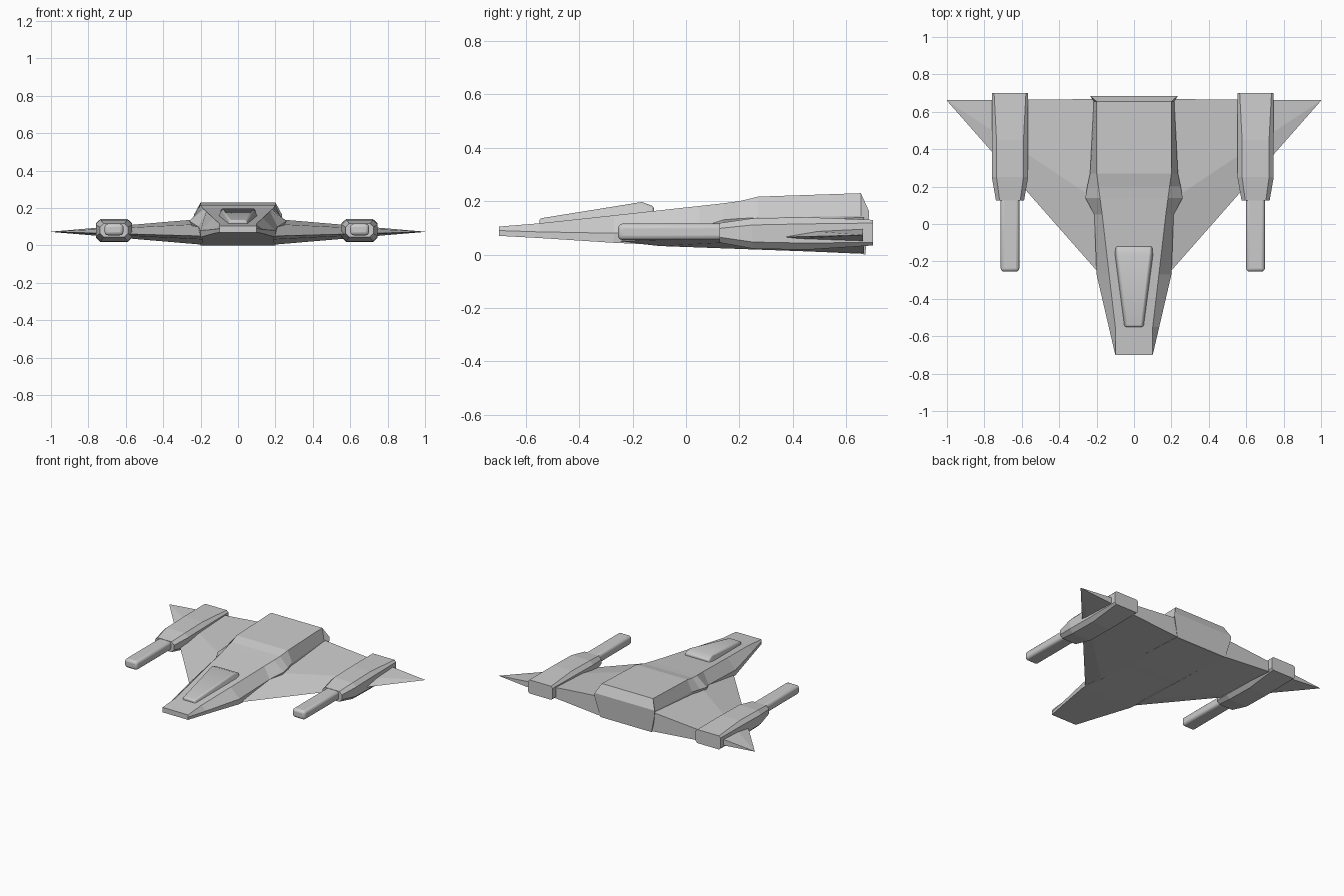
import bpy, bmesh

if "Cube" in bpy.data.objects:
    bpy.data.objects.remove(bpy.data.objects["Cube"])


def loft(name, rings):
    """Skin a closed, capped body through rings of equal point count."""
    bm = bmesh.new()
    loops = [[bm.verts.new(p) for p in ring] for ring in rings]
    n = len(loops[0])
    for a, b in zip(loops, loops[1:]):
        for i in range(n):
            j = (i + 1) % n
            bm.faces.new((a[i], a[j], b[j], b[i]))
    bm.faces.new(loops[0])
    bm.faces.new(loops[-1])
    bmesh.ops.recalc_face_normals(bm, faces=bm.faces)
    me = bpy.data.meshes.new(name)
    bm.to_mesh(me)
    bm.free()
    ob = bpy.data.objects.new(name, me)
    bpy.context.collection.objects.link(ob)
    return ob


def bevel(ob, width, segments):
    m = ob.modifiers.new("bevel", 'BEVEL')
    m.width, m.segments, m.limit_method = width, segments, 'ANGLE'
    bpy.ops.object.select_all(action='DESELECT')
    ob.select_set(True)
    bpy.context.view_layer.objects.active = ob
    bpy.ops.object.shade_smooth_by_angle()


def hull_ring(y, tw, tz, mw, mz, bw, bz, yb=None):
    """Six-sided section: top edge, chine, belly edge."""
    yb = y if yb is None else yb
    return [(tw, y, tz), (mw, y, mz), (bw, yb, bz),
            (-bw, yb, bz), (-mw, y, mz), (-tw, y, tz)]


def box_ring(y, w, z0, z1, cx=0.0, c=0.0, w0=None):
    """Rectangular section, with corners cut by c if given."""
    w0 = w if w0 is None else w0
    if not c:
        return [(cx - w0, y, z0), (cx + w0, y, z0), (cx + w, y, z1), (cx - w, y, z1)]
    return [(cx - w + c, y, z0), (cx + w - c, y, z0), (cx + w, y, z0 + c),
            (cx + w, y, z1 - c), (cx + w - c, y, z1), (cx - w + c, y, z1),
            (cx - w, y, z1 - c), (cx - w, y, z0 + c)]


# Fuselage: nose, widening cockpit section, chine bulge, engine block
loft("fuselage", [
    hull_ring(-0.70, 0.10, 0.105, 0.10, 0.09, 0.10, 0.07),
    hull_ring(-0.55, 0.10, 0.117, 0.135, 0.085, 0.135, 0.062),
    hull_ring(-0.27, 0.133, 0.147, 0.20, 0.08, 0.20, 0.044),
    hull_ring(0.05, 0.17, 0.182, 0.212, 0.10, 0.205, 0.03),
    hull_ring(0.14, 0.182, 0.192, 0.26, 0.13, 0.205, 0.026),
    hull_ring(0.20, 0.19, 0.20, 0.25, 0.135, 0.205, 0.023),
    hull_ring(0.27, 0.20, 0.217, 0.235, 0.138, 0.205, 0.02),
    hull_ring(0.655, 0.20, 0.23, 0.215, 0.145, 0.20, 0.003),
    hull_ring(0.685, 0.235, 0.165, 0.235, 0.135, 0.20, 0.0, 0.672),
])

# Canopy: tapered wedge with softened edges
canopy = loft("canopy", [
    box_ring(-0.55, 0.045, 0.10, 0.135, w0=0.056),
    box_ring(-0.165, 0.09, 0.13, 0.197, w0=0.11),
    box_ring(-0.12, 0.09, 0.13, 0.18, w0=0.11),
])
bevel(canopy, 0.008, 2)

# Delta wings: thick root shrinking to a point at the tip
root = [(-0.26, 0.05), (0.12, 0.115), (0.668, 0.142), (0.668, 0.004), (-0.1, 0.032)]
tip_y, tip_z = 0.662, 0.073
wing = loft("wing", [
    [(0.19, y, z) for y, z in root],
    [(1.0, tip_y + (y - tip_y) * 0.003, tip_z + (z - tip_z) * 0.01) for y, z in root],
])
wing.modifiers.new("mirror", 'MIRROR')

# Wing pods with forward barrels
for side, cx in (("left", -0.663), ("right", 0.65)):
    loft(side + "_pod", [
        box_ring(0.125, 0.075, 0.045, 0.118, cx, 0.02),
        box_ring(0.25, 0.097, 0.022, 0.136, cx, 0.025),
        box_ring(0.45, 0.097, 0.018, 0.14, cx, 0.025),
        box_ring(0.70, 0.097, 0.034, 0.13, cx, 0.012),
    ])
    barrel = loft(side + "_barrel", [
        box_ring(-0.255, 0.05, 0.054, 0.116, cx),
        box_ring(0.20, 0.05, 0.054, 0.116, cx),
    ])
    bevel(barrel, 0.018, 3)
